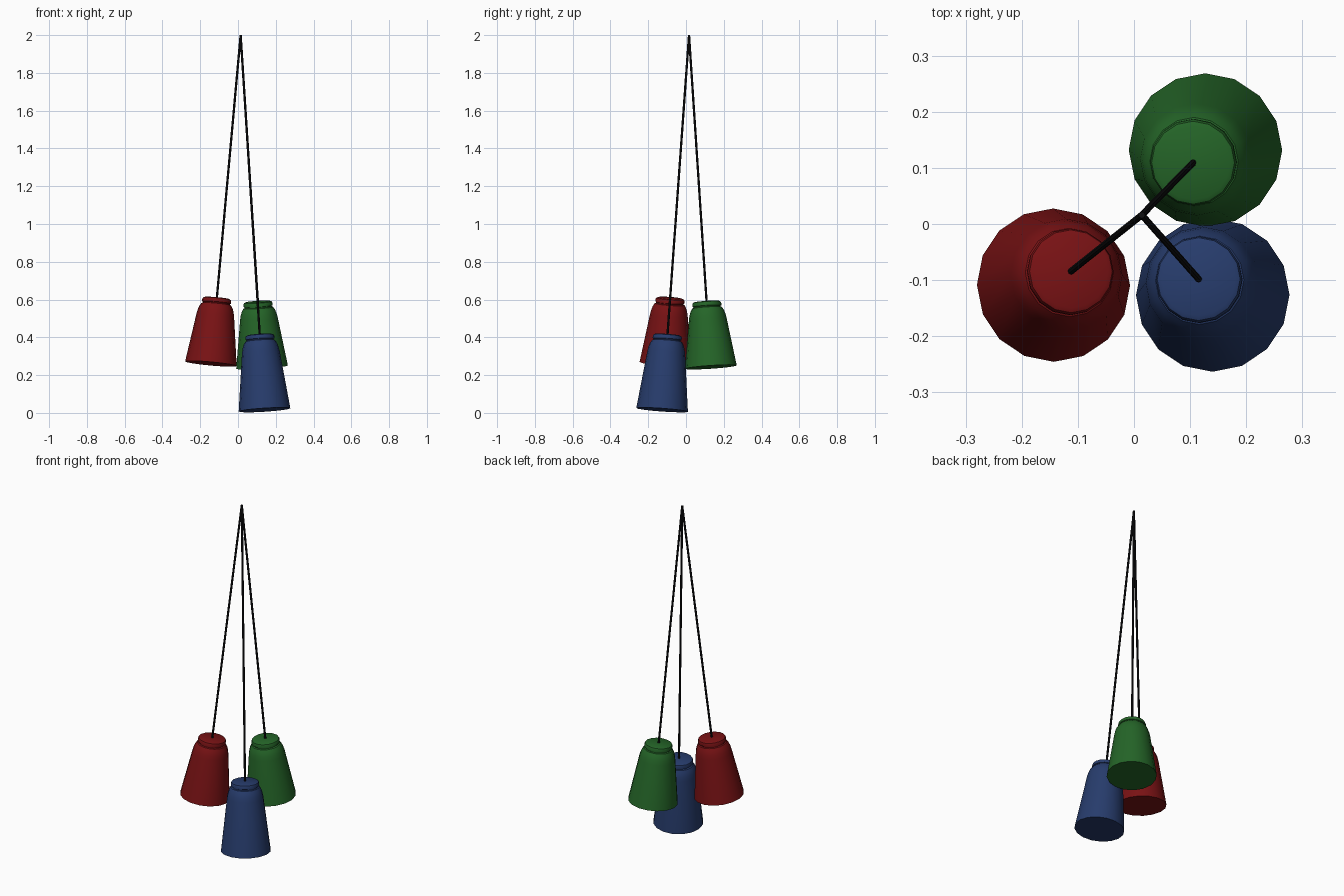
import bpy
import math
from mathutils import Vector

if "Cube" in bpy.data.objects:
    bpy.data.objects.remove(bpy.data.objects["Cube"])

APEX = Vector((0.014, 0.016, 2.0))
UP = Vector((0, 0, 1))


def material(name, rgb):
    m = bpy.data.materials.new(name)
    m.diffuse_color = (*rgb, 1)
    m.use_nodes = True
    m.node_tree.nodes["Principled BSDF"].inputs["Base Color"].default_value = m.diffuse_color
    return m


def lathe(name, profile, sides, mat, top, axis):
    """Spin a (radius, drop from top) profile, capped both ends, along a tilted axis."""
    verts, faces = [], []
    for r, drop in profile:
        for i in range(sides):
            a = 2 * math.pi * i / sides
            verts.append((r * math.cos(a), r * math.sin(a), -drop))
    for k in range(len(profile) - 1):
        for i in range(sides):
            j = (i + 1) % sides
            a, b = k * sides, (k + 1) * sides
            faces.append((a + i, b + i, b + j, a + j))
    faces.append(tuple(range(sides)))
    last = (len(profile) - 1) * sides
    faces.append(tuple(reversed(range(last, last + sides))))
    mesh = bpy.data.meshes.new(name)
    mesh.from_pydata(verts, [], faces)
    for p in mesh.polygons:
        p.use_smooth = True
    mesh.set_sharp_from_angle(angle=math.radians(35))
    mesh.materials.append(mat)
    ob = bpy.data.objects.new(name, mesh)
    ob.location = top
    ob.rotation_mode = 'QUATERNION'
    ob.rotation_quaternion = UP.rotation_difference(axis)
    bpy.context.collection.objects.link(ob)
    return ob


black = material("black_cord", (0.006, 0.006, 0.007))

# name, colour, centre of the cap top, shade length
lamps = [
    ("red", (0.19, 0.006, 0.007), (-0.112, -0.084, 0.608), 0.350),
    ("green", (0.018, 0.13, 0.021), (0.105, 0.109, 0.589), 0.348),
    ("blue", (0.020, 0.045, 0.15), (0.115, -0.098, 0.414), 0.400),
]

for name, rgb, top, length in lamps:
    top = Vector(top)
    axis = (APEX - top).normalized()
    # Shade: rounded cap, thin groove, curved shoulder, flared body
    profile = [(0.066, 0.0), (0.074, 0.004), (0.077, 0.012), (0.077, 0.024),
               (0.072, 0.026), (0.072, 0.030), (0.079, 0.033), (0.088, 0.048),
               (0.095, 0.068), (0.100, 0.092), (0.137, length)]
    lathe(name + "_shade", profile, 16, material(name + "_enamel", rgb), top, axis)
    # Cord: runs from the common ceiling point down to the cap
    cord = (APEX - top).length
    lathe(name + "_cord", [(0.006, 0.0), (0.006, cord + 0.004)], 8, black, APEX, axis)
